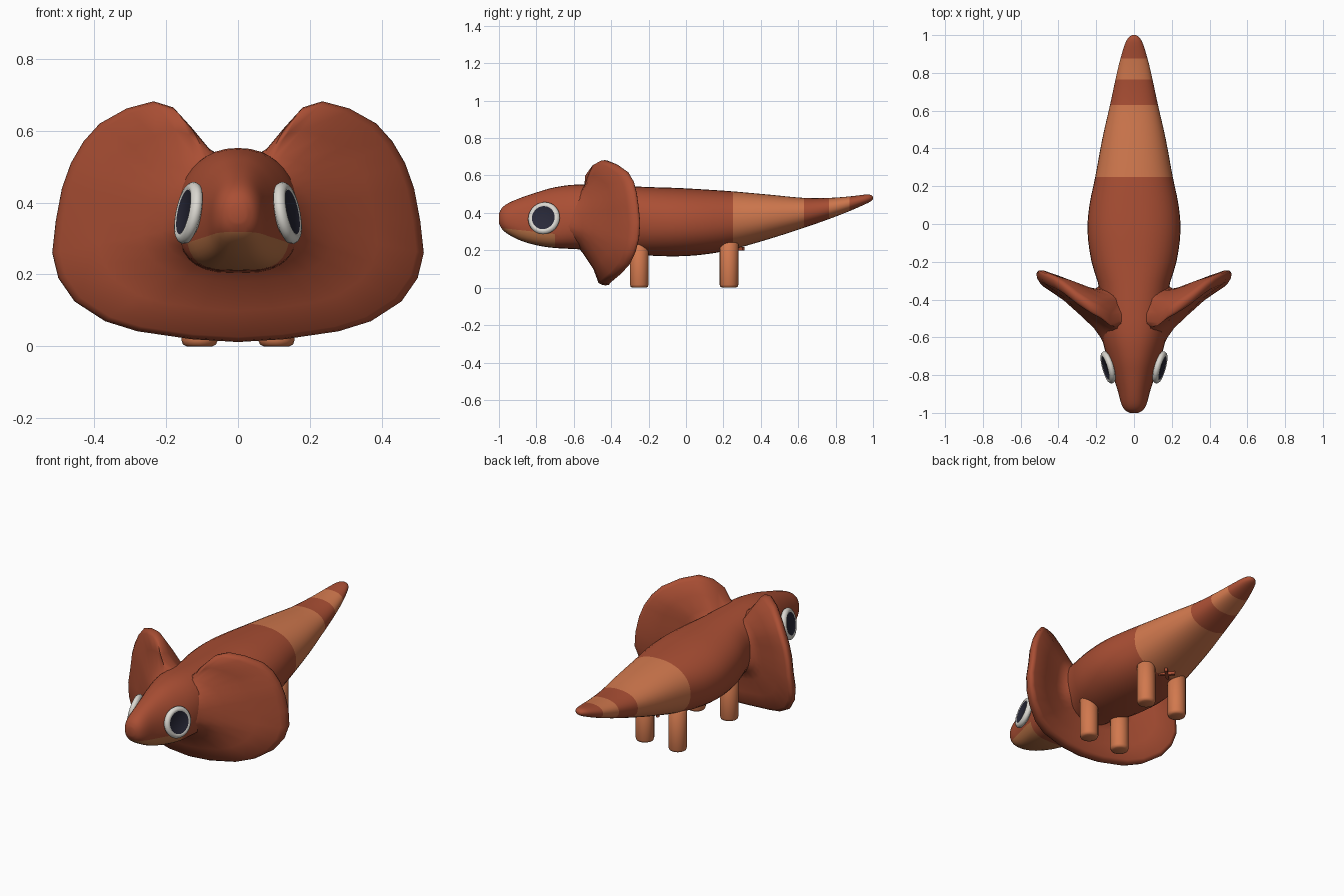
import bpy, bmesh, math
from mathutils import Vector, Matrix

if "Cube" in bpy.data.objects:
    bpy.data.objects.remove(bpy.data.objects["Cube"])


def material(name, rgb):
    m = bpy.data.materials.new(name)
    m.diffuse_color = (*rgb, 1)
    m.use_nodes = True
    m.node_tree.nodes["Principled BSDF"].inputs["Base Color"].default_value = m.diffuse_color
    return m


RUST = material("rust", (0.40, 0.077, 0.034))
ORANGE = material("orange", (0.64, 0.19, 0.076))
TAN = material("jaw_tan", (0.50, 0.175, 0.063))
WHITE = material("eye_white", (0.70, 0.68, 0.63))
BLACK = material("pupil_black", (0.022, 0.022, 0.04))


def make_object(name, bm, mats, matrix=None, angle=50):
    bmesh.ops.recalc_face_normals(bm, faces=bm.faces)
    mesh = bpy.data.meshes.new(name)
    bm.to_mesh(mesh)
    bm.free()
    for m in mats:
        mesh.materials.append(m)
    ob = bpy.data.objects.new(name, mesh)
    bpy.context.collection.objects.link(ob)
    if matrix:
        ob.matrix_world = matrix
    bpy.ops.object.select_all(action='DESELECT')
    ob.select_set(True)
    bpy.context.view_layer.objects.active = ob
    bpy.ops.object.shade_smooth_by_angle(angle=math.radians(angle))
    return ob


def loft(rings):
    """Skin closed rings of points and cap both ends."""
    bm = bmesh.new()
    rows = [[bm.verts.new(p) for p in r] for r in rings]
    n = len(rows[0])
    for a, b in zip(rows, rows[1:]):
        for i in range(n):
            j = (i + 1) % n
            bm.faces.new((a[i], a[j], b[j], b[i]))
    bm.faces.new(rows[0])
    bm.faces.new(rows[-1])
    return bm


def lathe(profile, n=28):
    return loft([[(r * math.cos(2 * math.pi * i / n), r * math.sin(2 * math.pi * i / n), z)
                  for i in range(n)] for r, z in profile])


def catmull(a, b, c, d, t):
    return [q + 0.5 * t * (r - p + t * (2 * p - 5 * q + 4 * r - s + t * (3 * (q - r) + s - p)))
            for p, q, r, s in zip(a, b, c, d)]


# Body: stations of y, top z, bottom z, half width, pear factor (wide low head)
stations = [
    (-1.0, 0.395, 0.345, 0.022, 0), (-0.985, 0.425, 0.315, 0.048, 0.04),
    (-0.95, 0.452, 0.285, 0.068, 0.08), (-0.88, 0.482, 0.25, 0.086, 0.12),
    (-0.79, 0.512, 0.225, 0.114, 0.16), (-0.70, 0.537, 0.212, 0.142, 0.16),
    (-0.57, 0.552, 0.205, 0.172, 0.1), (-0.36, 0.545, 0.19, 0.18, 0),
    (-0.2, 0.538, 0.172, 0.225, 0), (-0.04, 0.533, 0.168, 0.246, 0),
    (0.1, 0.525, 0.178, 0.236, 0), (0.25, 0.515, 0.205, 0.205, 0),
    (0.45, 0.497, 0.262, 0.168, 0), (0.63, 0.48, 0.32, 0.127, 0),
    (0.765, 0.48, 0.367, 0.098, 0), (0.875, 0.488, 0.41, 0.072, 0),
    (0.96, 0.498, 0.447, 0.045, 0), (0.99, 0.495, 0.463, 0.026, 0),
    (1.0, 0.485, 0.473, 0.01, 0)]
SEG, SUB = 36, 3
padded = [stations[0]] + stations + [stations[-1]]
rows = [catmull(*padded[k:k + 4], s / SUB) for k in range(len(stations) - 1) for s in range(SUB)]
rows.append(stations[-1])


def section(y, top, bottom, w, pear):
    ring = []
    for i in range(SEG):
        a = 2 * math.pi * i / SEG
        c, s = math.cos(a), math.sin(a)
        power = 0.88 - (2 * pear if s < 0 else 0)     # boxier lower jaw
        x = w * math.copysign(abs(c) ** power, c) * (1 - pear * s)
        z = (top + bottom) / 2 + (top - bottom) / 2 * math.copysign(abs(s) ** 0.92, s)
        ring.append((x, y, z))
    return ring


bm = loft([section(*r) for r in rows])
# Cut the mouth line across the front of the head
JAW_END = -0.699
jaw_point, jaw_normal = Vector((0, -0.98, 0.318)), Vector((0, 0.11, 1)).normalized()
head = [f for f in bm.faces if f.calc_center_median().y < JAW_END]
geom = set(head) | {e for f in head for e in f.edges} | {v for f in head for v in f.verts}
bmesh.ops.bisect_plane(bm, geom=list(geom), plane_co=jaw_point, plane_no=jaw_normal, dist=1e-5)
for f in bm.faces:
    c = f.calc_center_median()
    if 0.25 < c.y < 0.63 or 0.765 < c.y < 0.875:      # tail bands
        f.material_index = 1
    elif c.y < JAW_END and (c - jaw_point).dot(jaw_normal) < 0:   # lower jaw
        f.material_index = 2
make_object("body", bm, [RUST, ORANGE, TAN])

# Neck frill: half outline of x, z and rear y, mirrored into a closed rim
half = [(0, 0.50, -0.48), (0.08, 0.55, -0.47), (0.13, 0.61, -0.48), (0.18, 0.665, -0.44),
        (0.235, 0.682, -0.41), (0.31, 0.662, -0.36), (0.385, 0.62, -0.30), (0.43, 0.57, -0.27),
        (0.465, 0.51, -0.255), (0.49, 0.44, -0.245), (0.507, 0.35, -0.236), (0.517, 0.26, -0.242),
        (0.50, 0.19, -0.26), (0.455, 0.125, -0.29), (0.37, 0.07, -0.34), (0.28, 0.042, -0.375),
        (0.13, 0.02, -0.40), (0, 0.012, -0.405)]
rim = half + [(-x, z, y) for x, z, y in half[-2:0:-1]]


def frill_ring(t, front, bulge=0.0):
    ring = []
    for x, z, y in rim:
        root, end = (-0.60, y - 0.055) if front else (-0.36, y)
        u = max(0.0, (t - 0.3) / 0.7)
        ring.append((x * t, root + (end - root) * u + bulge, 0.36 + (z - 0.36) * t))
    return ring


# Front flares out of the head, rim is rounded, back runs into the shoulders
rings = [frill_ring(0.22, True, -0.10), frill_ring(0.29, True, -0.055),
         frill_ring(0.34, True, -0.02), frill_ring(0.41, True, 0.0), frill_ring(0.52, True, 0.008),
         frill_ring(0.75, True, 0.015), frill_ring(0.96, True), frill_ring(0.99, True, 0.012),
         frill_ring(1.0, False, -0.025), frill_ring(0.99, False, -0.008), frill_ring(0.95, False),
         frill_ring(0.75, False), frill_ring(0.52, False, -0.008), frill_ring(0.40, False, 0.0),
         frill_ring(0.34, False, 0.03), frill_ring(0.24, False, 0.06)]
make_object("neck_frill", loft(rings), [RUST], angle=80)

for side, tag in ((1, "left"), (-1, "right")):
    # Eye: low domed white rim around a flat dark pupil
    bm = lathe([(0.063, 0.012), (0.068, 0.015), (0.077, 0.013), (0.085, 0.006), (0.088, -0.002),
                (0.084, -0.014), (0.06, -0.025)])
    for f in bm.faces:
        if len(f.verts) > 4 and f.calc_center_median().z > 0:
            f.material_index = 1
    normal = Vector((side, -0.28, 0.21))
    rot = normal.to_track_quat('Z', 'Y').to_matrix().to_4x4()
    make_object(tag + "_eye", bm, [WHITE, BLACK],
                Matrix.Translation((side * 0.14, -0.76, 0.372)) @ rot)

    # Legs: short pegs with rounded feet
    for part, y in (("front", -0.25), ("rear", 0.23)):
        bm = lathe([(0.036, 0), (0.046, 0.005), (0.05, 0.016), (0.05, 0.235), (0.04, 0.245)], 20)
        make_object(f"{tag}_{part}_leg", bm, [ORANGE],
                    Matrix.Translation((side * 0.107, y, 0)))

# Small crossed tuft under the tail base
bm = bmesh.new()
for k in range(2):
    turn = Matrix.Rotation(math.radians(45 + 90 * k), 4, 'Z')
    bmesh.ops.create_cube(bm, size=1, matrix=Matrix.Translation((0, 0.275, 0.208)) @ turn
                          @ Matrix.Diagonal((0.09, 0.016, 0.018, 1)))
make_object("under_tail_tuft", bm, [RUST])
